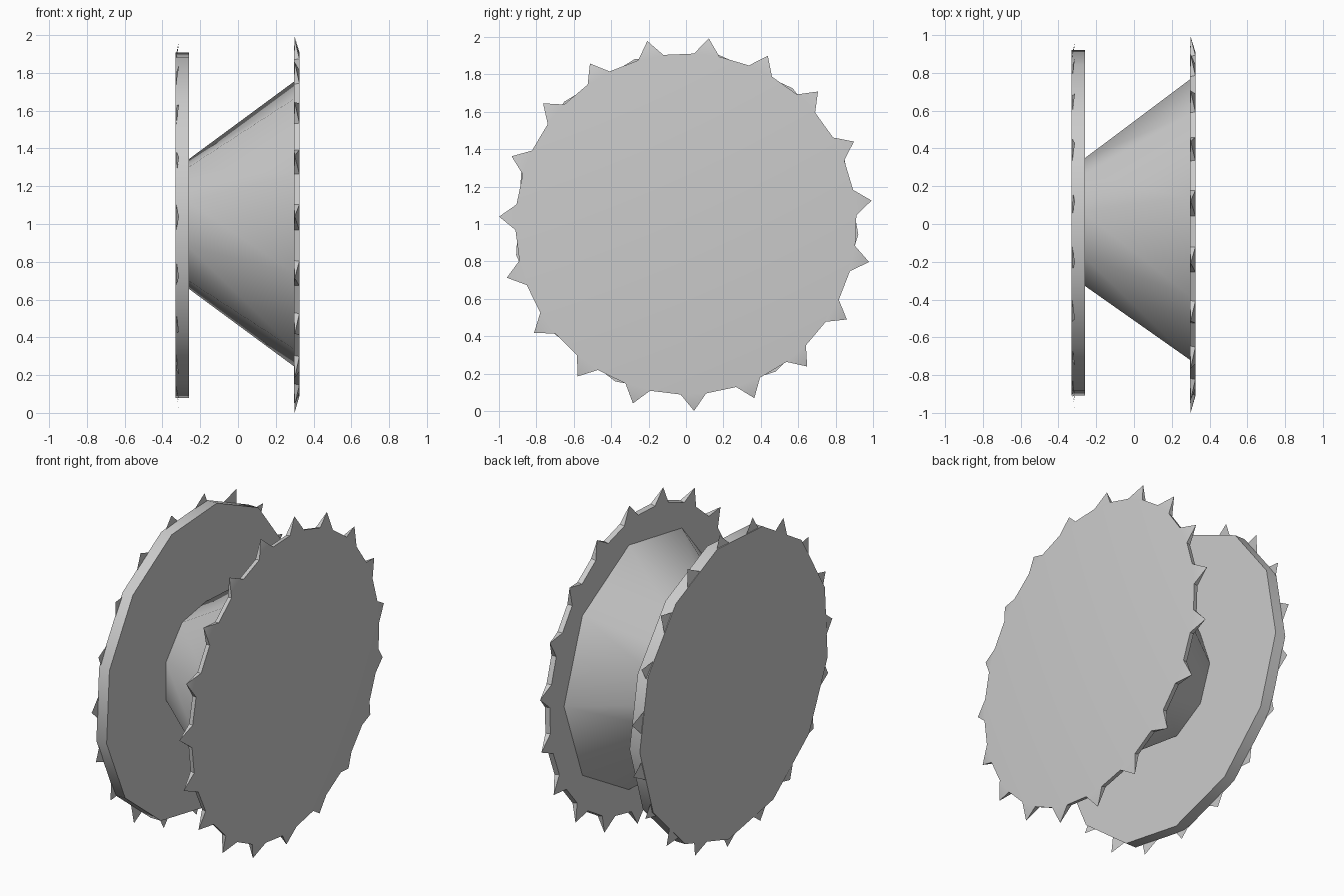
import bpy, bmesh
from math import sin, cos, radians

if "Cube" in bpy.data.objects:
    bpy.data.objects.remove(bpy.data.objects["Cube"])

TEETH = 19
STEP = 360 / TEETH
START = 83      # angle of the first tooth
HALF = 4.3      # half of a tooth's base angle


def pt(x, r, deg):
    """Point on a ring around the spool axis (axis along x at z = 1)."""
    a = radians(deg)
    return (x, r * cos(a), 1 + r * sin(a))


def finish(name, bm, angle):
    bmesh.ops.recalc_face_normals(bm, faces=bm.faces)
    me = bpy.data.meshes.new(name)
    bm.to_mesh(me)
    bm.free()
    ob = bpy.data.objects.new(name, me)
    bpy.context.collection.objects.link(ob)
    bpy.ops.object.select_all(action='DESELECT')
    bpy.context.view_layer.objects.active = ob
    ob.select_set(True)
    bpy.ops.object.shade_smooth_by_angle(angle=radians(angle))
    return ob


def frustum(name, sides, first, x0, r0, x1, r1, angle=45):
    """Capped cone section between two x positions."""
    bm = bmesh.new()
    angs = [first + 360 * i / sides for i in range(sides)]
    a = [bm.verts.new(pt(x0, r0, d)) for d in angs]
    b = [bm.verts.new(pt(x1, r1, d)) for d in angs]
    for i in range(sides):
        j = (i + 1) % sides
        bm.faces.new((a[i], a[j], b[j], b[i]))
    bm.faces.new(a)
    bm.faces.new(b)
    return finish(name, bm, angle)


# Nine-sided tapered hub and the thick flange on its narrow end
frustum("hub", 9, 0, -0.265, 0.345, 0.3, 0.768)
frustum("thick_flange", 13, 51.9, -0.33, 0.923, -0.26, 0.923)

# Thin leaning teeth on the outer face of the thick flange
bm = bmesh.new()
for i in range(TEETH):
    d = START + i * STEP
    bm.faces.new([bm.verts.new(p) for p in (
        pt(-0.329, 0.89, d - HALF * 1.1), pt(-0.312, 0.98, d), pt(-0.329, 0.89, d + HALF * 1.1))])
finish("thick_flange_teeth", bm, 20)

# Thin toothed flange: sloped teeth that come to a point on the inner plane
bm = bmesh.new()
front, back, rim = [], [], []
for i in range(TEETH):
    d = START + i * STEP
    f0, f1 = (bm.verts.new(pt(0.325, 0.912, d + s * HALF)) for s in (-1, 1))
    b0, b1 = (bm.verts.new(pt(0.296, 0.905, d + s * HALF)) for s in (-1, 1))
    tip = bm.verts.new(pt(0.3, 1.0, d))
    front += [f0, f1]
    back += [b0, b1]
    bm.faces.new((f0, f1, tip))
    bm.faces.new((f0, tip, b0))
    bm.faces.new((f1, b1, tip))
    bm.faces.new((b0, tip, b1))
n = len(front)
for i in range(1, n, 2):
    j = (i + 1) % n
    bm.faces.new((front[i], front[j], back[j], back[i]))
bm.faces.new(front)
bm.faces.new(back)
finish("toothed_flange", bm, 30)
